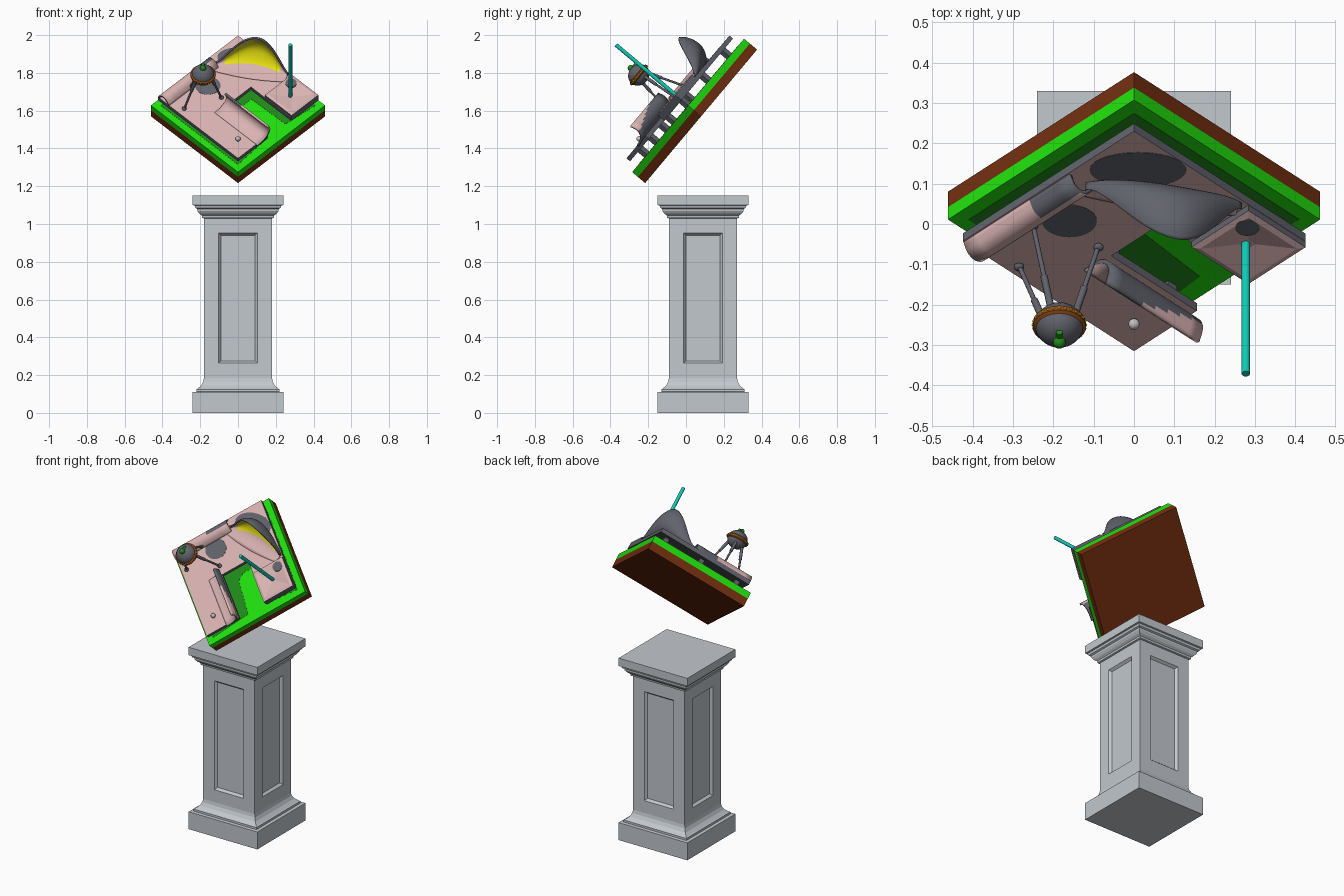
import bpy, bmesh, math
from mathutils import Matrix, Vector

if "Cube" in bpy.data.objects:
    bpy.data.objects.remove(bpy.data.objects["Cube"])

def mat(name, r, g, b):
    m = bpy.data.materials.new(name)
    m.diffuse_color = (r, g, b, 1)
    m.use_nodes = True
    m.node_tree.nodes["Principled BSDF"].inputs["Base Color"].default_value = m.diffuse_color
    return m

STONE = mat("stone_grey", .54, .58, .62)
SOIL = mat("soil_brown", .17, .028, .005)
GRASS = mat("grass_green", .015, .74, .004)
PINK = mat("ramp_pink", .70, .45, .45)
SLATE = mat("slate_grey", .12, .125, .15)
YELLOW = mat("yellow", .80, .76, .005)
TEAL = mat("teal", .005, .60, .48)
RUST = mat("rust_orange", .30, .07, .01)
PALE = mat("pale_grey", .55, .53, .53)
LEAF = mat("leaf_green", .015, .25, .01)

# Frames on the tilted board: DIAG has x across and y up the slope, EDGE follows its sides
DIAG = Matrix.Translation((0, .08, 1.57)) @ Matrix.Rotation(math.radians(50), 4, 'X')
EDGE = DIAG @ Matrix.Rotation(math.radians(45), 4, 'Z')
WORLD = Matrix.Identity(4)

def finish(bm, name, frame, mats, smooth=False, fix=True):
    if fix:
        bmesh.ops.recalc_face_normals(bm, faces=bm.faces[:])
    me = bpy.data.meshes.new(name)
    bm.to_mesh(me)
    bm.free()
    ob = bpy.data.objects.new(name, me)
    ob.matrix_world = frame
    bpy.context.collection.objects.link(ob)
    for m in mats:
        me.materials.append(m)
    if smooth:
        bpy.ops.object.select_all(action='DESELECT')
        ob.select_set(True)
        bpy.context.view_layer.objects.active = ob
        bpy.ops.object.shade_smooth_by_angle(angle=math.radians(40))
    return ob

def square_stack(levels, cx, cy):
    """Square cross-sections (half width, height) joined into a solid."""
    bm = bmesh.new()
    rings = [[bm.verts.new((cx + sx * h, cy + sy * h, z))
              for sx, sy in ((-1, -1), (1, -1), (1, 1), (-1, 1))] for h, z in levels]
    for lo, hi in zip(rings, rings[1:]):
        for i in range(4):
            bm.faces.new((lo[i], lo[(i + 1) % 4], hi[(i + 1) % 4], hi[i]))
    bm.faces.new(rings[0][::-1])
    bm.faces.new(rings[-1])
    bmesh.ops.recalc_face_normals(bm, faces=bm.faces[:])
    return bm

def plate(name, frame, outline, z, thick, mats):
    """Flat polygon plate; first material on top, last on the other faces."""
    bm = bmesh.new()
    f = bm.faces.new([bm.verts.new((a, b, z)) for a, b in outline])
    ext = bmesh.ops.extrude_face_region(bm, geom=[f])
    bmesh.ops.translate(bm, vec=(0, 0, thick),
                        verts=[v for v in ext["geom"] if isinstance(v, bmesh.types.BMVert)])
    bmesh.ops.recalc_face_normals(bm, faces=bm.faces[:])
    for f in bm.faces:
        f.material_index = 0 if f.normal.z > .5 else len(mats) - 1
    finish(bm, name, frame, mats)

def oval(cx, cy, rx, ry, n=28):
    return [(cx + rx * math.cos(k * math.tau / n), cy + ry * math.sin(k * math.tau / n)) for k in range(n)]

def rod(bm, p, q, r, sides=12):
    p, q = Vector(p), Vector(q)
    d = q - p
    m = Matrix.Translation((p + q) / 2) @ d.to_track_quat('Z', 'Y').to_matrix().to_4x4()
    bmesh.ops.create_cone(bm, cap_ends=True, segments=sides, radius1=r, radius2=r,
                          depth=d.length, matrix=m)

def ball(bm, p, r, sz=1, seg=16):
    bmesh.ops.create_uvsphere(bm, u_segments=seg, v_segments=seg // 2, radius=r,
                              matrix=Matrix.Translation(p) @ Matrix.Diagonal((1, 1, sz, 1)))

# Pedestal with mouldings and a recessed panel on each side
bm = square_stack([(.24, 0), (.24, .11), (.22, .112), (.22, .125), (.212, .13), (.195, .145),
                   (.184, .165), (.18, .185), (.18, 1.03), (.19, 1.033), (.192, 1.045),
                   (.205, 1.055), (.215, 1.07), (.216, 1.08), (.226, 1.085), (.23, 1.098),
                   (.24, 1.10), (.24, 1.15)], 0, .09)
shaft = [f for f in bm.faces if f.calc_area() > .25]
bmesh.ops.inset_individual(bm, faces=shaft, thickness=.078, use_even_offset=True)
bmesh.ops.inset_individual(bm, faces=shaft, thickness=.012, depth=-.015, use_even_offset=True)
finish(bm, "pedestal", WORLD, [STONE])

# Soil and grass slabs, with darker grass under the deck
finish(square_stack([(.326, 0), (.326, .05)], 0, 0), "soil_slab", EDGE, [SOIL])
finish(square_stack([(.326, .05), (.326, .09)], 0, 0), "grass_slab", EDGE, [GRASS])
plate("dark_grass", EDGE, [(-.29, -.29), (-.04, -.27), (-.02, -.05), (.02, -.02), (.08, -.02),
                           (.085, -.27), (.29, -.29), (.29, .29), (-.29, .29)], .0895, .0015, [LEAF])

# Notched deck, pink on top only, with grey patches
plate("deck", EDGE, [(-.3, -.3), (-.08, -.3), (-.08, 0), (.097, 0), (.097, -.3), (.3, -.3),
                     (.3, .3), (-.3, .3)], .135, .025, [PINK, SLATE])
plate("pod_patch", DIAG, oval(-.16, .078, .068, .062), .159, .002, [SLATE])
plate("shell_patch", DIAG, oval(.01, .275, .12, .068), .159, .002, [SLATE])

# Short posts holding the deck
for i, (a, b) in enumerate([(-.24, -.24), (-.12, -.24), (-.24, 0), (-.12, -.04), (-.24, .24), (0, .24),
                            (0, .05), (.24, .24), (.24, 0), (.25, -.25), (.15, -.15)]):
    finish(square_stack([(.015, .088), (.015, .137)], a, b), f"deck_post_{i}", EDGE, [SLATE])

# Raised pad with a dished top, and its pole
bm = square_stack([(.1, .134), (.1, .178), (.085, .183), (.012, .168)], .199, -.202)
for f in bm.faces:
    f.material_index = 0 if f.normal.z > .5 else 1
finish(bm, "raised_pad", EDGE, [PINK, SLATE])
plate("pad_patch", DIAG, oval(.281, .078, .03, .03), .176, .007, [SLATE])
bm = bmesh.new()
rod(bm, (.277, 0, .16), (.277, 0, .589), .0105, 16)
finish(bm, "pole", DIAG, [TEAL], True)

def spline(pts, n):
    """Smooth curve through a few 2D points."""
    P = [Vector(p) for p in pts]
    P = [2 * P[0] - P[1]] + P + [2 * P[-1] - P[-2]]
    out = []
    for k in range(n + 1):
        x = k / n * (len(pts) - 1)
        i = min(int(x), len(pts) - 2)
        t = x - i
        a, b, c, d = P[i:i + 4]
        out.append(b + .5 * t * (c - a + t * (2 * a - 5 * b + 4 * c - d + t * (3 * (b - c) + d - a))))
    return out

def ramp(name, frame, point, nu, nv, thick, paint=lambda i, j: 0):
    """Curved sheet; each even slot is an inner colour followed by its outer colour."""
    bm = bmesh.new()
    g = [[bm.verts.new(point(i, j)) for j in range(nv + 1)] for i in range(nu + 1)]
    for i in range(nu):
        for j in range(nv):
            f = bm.faces.new((g[i][j], g[i + 1][j], g[i + 1][j + 1], g[i][j + 1]))
            f.material_index = paint(i, j)
    # the first strip lies on the deck, so it must face up
    bm.normal_update()
    bm.faces.ensure_lookup_table()
    if bm.faces[nu // 2 * nv].normal.z < 0:
        bmesh.ops.reverse_faces(bm, faces=bm.faces[:])
    ob = finish(bm, name, frame, [PINK, SLATE, YELLOW, SLATE, PINK, PINK, SLATE, SLATE], True, False)
    s = ob.modifiers.new("thickness", 'SOLIDIFY')
    s.thickness = thick
    s.offset = -1
    s.material_offset = 1
    s.material_offset_rim = 1

# Ramp beside the notch
prof = spline([(-.165, .163), (-.125, .168), (-.093, .185), (-.08, .215), (-.092, .25)], 16)
ramp("inner_ramp", EDGE, lambda i, j: (prof[j].x, .01 - .32 * i / 8, prof[j].y), 8, 16, .012,
     lambda i, j: 4 if j >= 18 - i else 0)

# Low rounded hump along the upper left edge, grey at its upper end
low = spline([(.213, .162), (.232, .186), (.257, .197), (.283, .188), (.298, .162)], 12)
ramp("edge_hump", EDGE, lambda i, j: (-.3 + .37 * i / 8, low[j].x, low[j].y), 8, 12, .01,
     lambda i, j: 6 if i >= 5 and j >= 6 else 0)

# Tall curled shell ramp with a ragged yellow band
NU, NV = 36, 24
curl = spline([(-.12, 0), (-.05, .015), (-.008, .12), (.03, .36), (.036, .6), (.022, .85), (0, 1)], NV)

def shell_point(i, j):
    t = -1 + 2 * i / NU
    w = max(1 - t * t, 0)
    u = (t - .12) / (.88 if t > .12 else 1.12)
    h = .012 + .176 * max(1 - u * u, 0) ** 1.6
    q = curl[j].x * ((.35 + .65 * w) if curl[j].x < 0 else h / .188) + .062 * w
    return (.072 + .188 * t + .19 * q, .181 - .037 * t + .98 * q, .164 + h * curl[j].y)

ramp("shell_ramp", DIAG, shell_point, NU, NV, .01,
     lambda i, j: 2 if 4 <= i < NU - 4 and 6 <= j < (20 if i % 6 > 1 else 16) else 0)

# Small ball on the deck
bm = bmesh.new()
ball(bm, (0, -.302, .175), .014)
finish(bm, "small_ball", DIAG, [PALE], True)

# Three-legged pod
C = Vector((-.185, -.044, .394))
bm = bmesh.new()
ball(bm, C, .06, .9, 24)
finish(bm, "pod_body", DIAG, [SLATE], True)
bm = bmesh.new()
for foot in [(-.285, -.088, .166), (-.088, -.012, .166), (-.25, .068, .166)]:
    foot = Vector(foot)
    out = (foot - C) * Vector((1, 1, 0))
    top = C + out.normalized() * .04 + Vector((0, 0, -.02))
    rod(bm, top, foot, .006, 10)
    rod(bm, top, top.lerp(foot, .4), .009, 10)
    ball(bm, foot + Vector((0, 0, .004)), .013, .7)
finish(bm, "pod_legs", DIAG, [SLATE], True)
bm = bmesh.new()
levels = [(.058, -.012), (.066, -.007), (.066, .007), (.058, .012)]
rings = [[bm.verts.new(C + Vector((r * math.cos(k * math.tau / 32), r * math.sin(k * math.tau / 32), z)))
          for k in range(32)] for r, z in levels]
for a, b in zip(rings, rings[1:]):
    for k in range(32):
        bm.faces.new((a[k], a[(k + 1) % 32], b[(k + 1) % 32], b[k]))
finish(bm, "pod_ring", DIAG, [RUST], True)
bm = bmesh.new()
for k in range(28):
    an = k * math.tau / 28
    ball(bm, C + Vector((.065 * math.cos(an), .065 * math.sin(an), 0)), .004, 1, 8)
finish(bm, "pod_lights", DIAG, [YELLOW], True)
bm = bmesh.new()
rod(bm, C + Vector((0, .005, .05)), C + Vector((0, .032, .05)), .008)
ball(bm, C + Vector((0, 0, .056)), .016)
finish(bm, "pod_pilot", DIAG, [LEAF], True)
